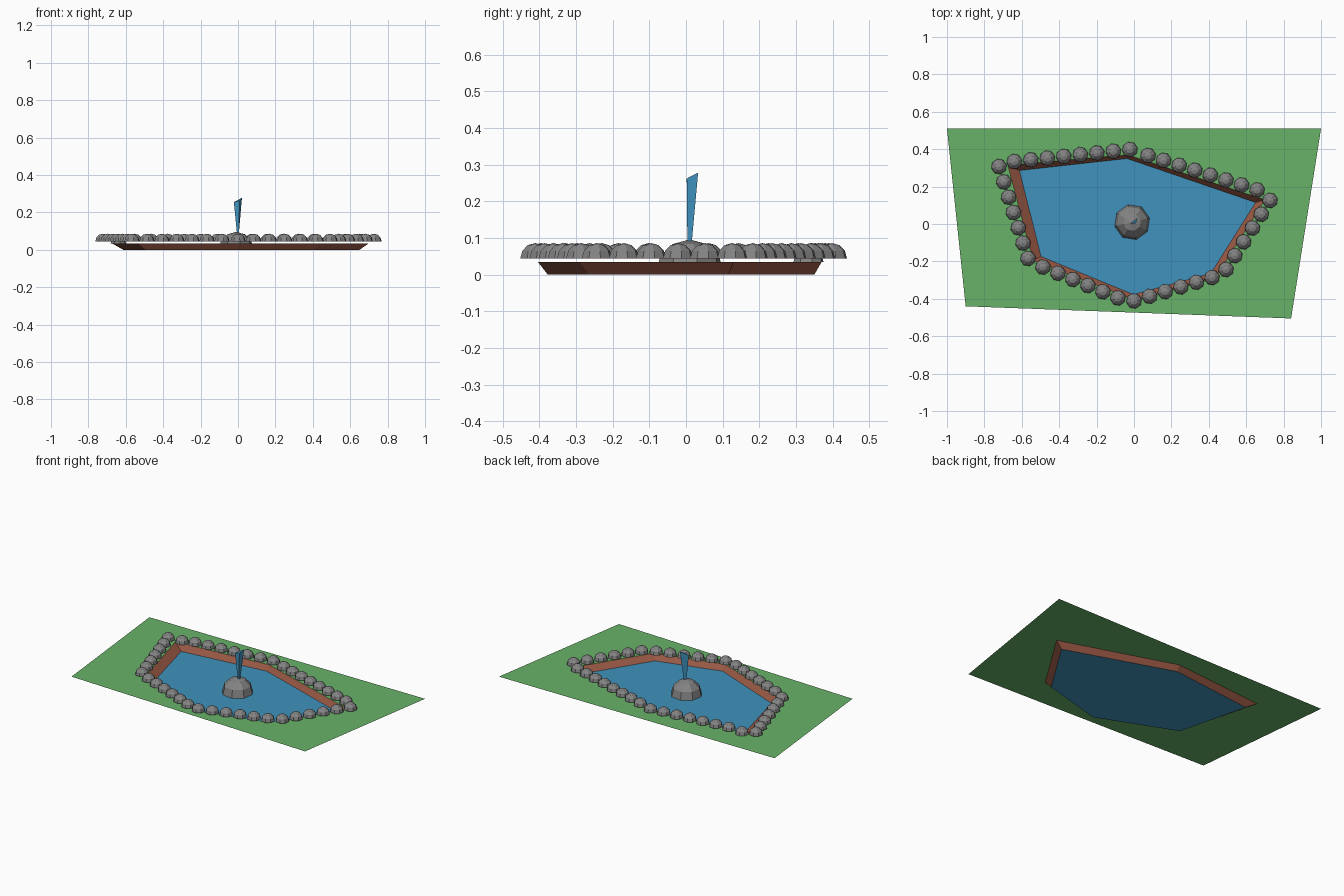
import bpy, bmesh, math
from mathutils import Vector

if "Cube" in bpy.data.objects:
    bpy.data.objects.remove(bpy.data.objects["Cube"])


def material(name, rgb):
    m = bpy.data.materials.new(name)
    m.diffuse_color = (*rgb, 1)
    m.use_nodes = True
    m.node_tree.nodes["Principled BSDF"].inputs["Base Color"].default_value = m.diffuse_color
    return m


GRASS = material("grass_green", (0.14, 0.45, 0.14))
WATER = material("water_blue", (0.05, 0.29, 0.51))
BRICK = material("brick_brown", (0.32, 0.10, 0.06))
STONE = material("stone_grey", (0.23, 0.23, 0.23))


def finish(bm, name, mat):
    me = bpy.data.meshes.new(name)
    bm.to_mesh(me)
    bm.free()
    me.materials.append(mat)
    ob = bpy.data.objects.new(name, me)
    bpy.context.collection.objects.link(ob)
    return ob


def face_up(bm):
    # turn every face so that it looks upwards
    for f in bm.faces:
        f.normal_update()
        if f.normal.z < 0:
            f.normal_flip()


def ring(bm, pts, z):
    return [bm.verts.new((x, y, z)) for x, y in pts]


GROUND_Z = 0.035
plot = [(-1, 0.51), (1, 0.51), (0.84, -0.505), (-0.9, -0.44)]
rim = [(-0.675, 0.315), (-0.035, 0.37), (0.70, 0.13),
       (0.435, -0.29), (0, -0.404), (-0.54, -0.195)]
floor = [(-0.613, 0.286), (-0.037, 0.35), (0.65, 0.115),
         (0.41, -0.265), (-0.003, -0.377), (-0.497, -0.174)]

# Lawn with a pond-shaped hole
bm = bmesh.new()
edges = []
for pts in (plot, rim):
    vs = ring(bm, pts, GROUND_Z)
    edges += [bm.edges.new((vs[i - 1], vs[i])) for i in range(len(vs))]
bmesh.ops.triangle_fill(bm, use_beauty=True, edges=edges)
face_up(bm)
finish(bm, "lawn", GRASS)

# Sloping pond wall
bm = bmesh.new()
top, low = ring(bm, rim, GROUND_Z), ring(bm, floor, 0)
for i in range(6):
    bm.faces.new((top[i - 1], top[i], low[i], low[i - 1]))
face_up(bm)
finish(bm, "pond_wall", BRICK)

# Water surface
bm = bmesh.new()
bm.faces.new(ring(bm, floor, 0))
face_up(bm)
finish(bm, "water", WATER)


def add_dome(bm, x, y, z, r, sides=8):
    # faceted half sphere in 30 degree steps, open below
    rings = []
    for a in (0, 30, 60):
        rr, h = r * math.cos(math.radians(a)), r * math.sin(math.radians(a))
        pts = [(x + rr * math.cos(math.tau * (i + 0.3) / sides),
                y + rr * math.sin(math.tau * (i + 0.3) / sides)) for i in range(sides)]
        rings.append(ring(bm, pts, z + h))
    tip = bm.verts.new((x, y, z + r))
    for a, b in zip(rings, rings[1:]):
        for i in range(sides):
            bm.faces.new((a[i - 1], a[i], b[i], b[i - 1]))
    for i in range(sides):
        bm.faces.new((rings[-1][i - 1], rings[-1][i], tip))


# Stone border: straight runs of (start, end, count)
runs = [((-0.64, 0.334), (-0.022, 0.398), 8),
        ((0.075, 0.366), (0.658, 0.182), 8),
        ((0.727, 0.126), (0.492, -0.243), 6),
        ((0.417, -0.286), (0, -0.411), 6),
        ((-0.086, -0.395), (-0.487, -0.23), 6),
        ((-0.567, -0.184), (-0.722, 0.307), 7)]
bm = bmesh.new()
for k, (a, b, n) in enumerate(runs):
    for i in range(n):
        p = Vector(a).lerp(Vector(b), i / (n - 1))
        z = GROUND_Z if k == 0 and i == 0 else 0.044   # first stone sits lower
        add_dome(bm, p.x, p.y, z, 0.042)
finish(bm, "border_stones", STONE)

# Fountain rock in the middle
bm = bmesh.new()
add_dome(bm, -0.01, 0.01, 0, 0.096)
finish(bm, "fountain_rock", STONE)

# Water jet: three-sided spike widening upwards
bm = bmesh.new()
lo = [bm.verts.new(v) for v in ((-0.005, 0.004, 0.08), (0.004, 0.004, 0.08), (0.004, 0.015, 0.08))]
hi = [bm.verts.new(v) for v in ((-0.022, 0.002, 0.255), (0.008, 0.002, 0.262), (0.021, 0.033, 0.278))]
for i in range(3):
    bm.faces.new((lo[i - 1], lo[i], hi[i], hi[i - 1]))
bm.faces.new(hi)
bm.faces.new(lo[::-1])
bmesh.ops.recalc_face_normals(bm, faces=bm.faces)
finish(bm, "water_jet", WATER)
